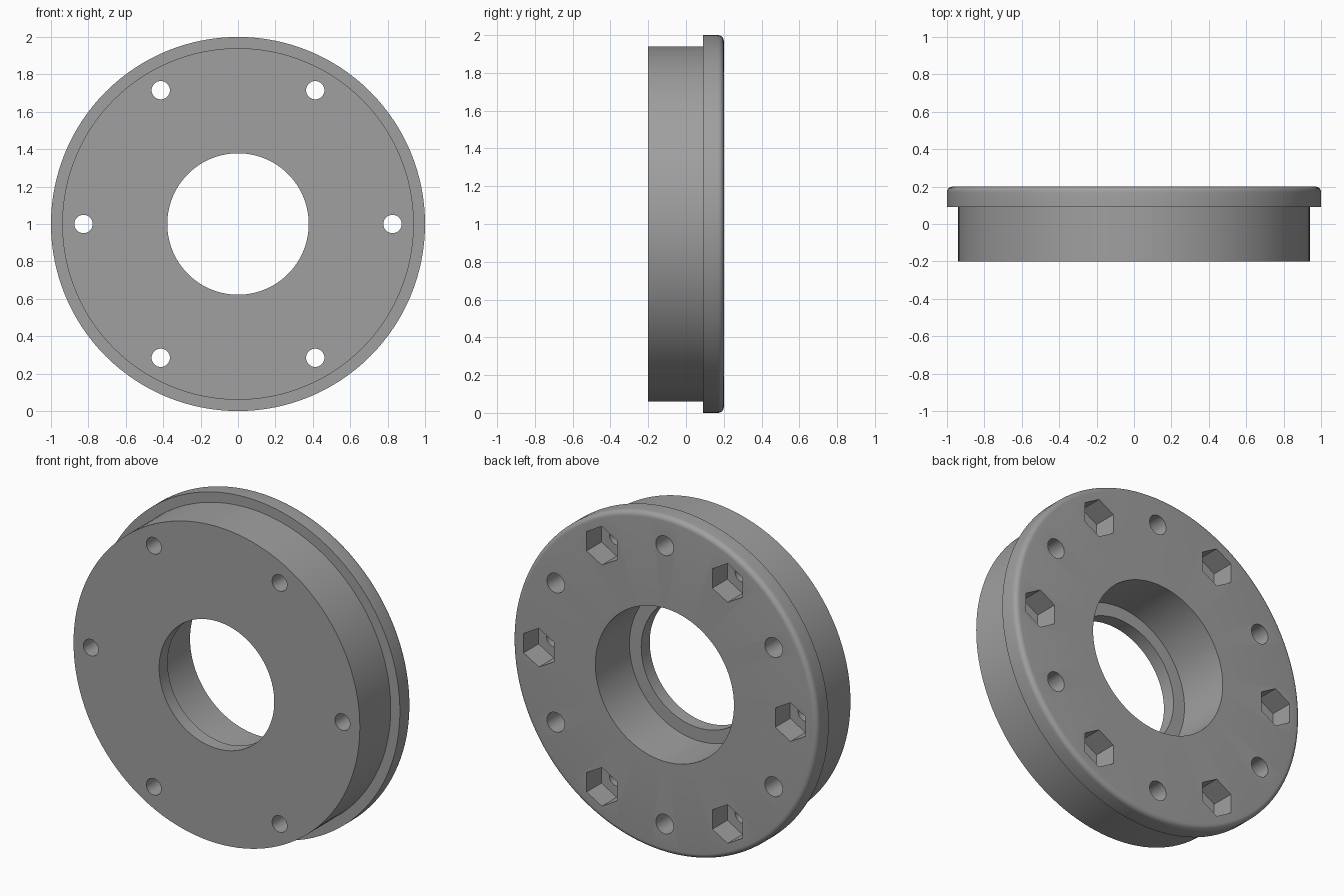
import bpy, bmesh, math
from mathutils import Vector, Matrix

if "Cube" in bpy.data.objects:
    bpy.data.objects.remove(bpy.data.objects["Cube"])

CZ = 1.0        # height of the ring axis
BOLT_R = 0.826  # bolt circle radius


def finish(bm, name):
    bmesh.ops.recalc_face_normals(bm, faces=bm.faces)
    me = bpy.data.meshes.new(name)
    bm.to_mesh(me)
    bm.free()
    ob = bpy.data.objects.new(name, me)
    bpy.context.collection.objects.link(ob)
    return ob


def prism(bm, cx, cz, r, n, y0, y1):
    """Prism along y with a corner pointing up."""
    rings = []
    for y in (y0, y1):
        rings.append([bm.verts.new((cx + r * math.sin(2 * math.pi * i / n), y,
                                    cz + r * math.cos(2 * math.pi * i / n)))
                      for i in range(n)])
    a, b = rings
    bm.faces.new(a)
    bm.faces.new(b[::-1])
    for i in range(n):
        j = (i + 1) % n
        bm.faces.new((a[i], a[j], b[j], b[i]))


def on_circle(deg):
    a = math.radians(deg)
    return BOLT_R * math.cos(a), CZ + BOLT_R * math.sin(a)


# flanged body: (radius, y) section with rounded back rim and stepped bore
fr = 0.03
section = [(0.378, -0.2), (0.94, -0.2), (0.94, 0.09), (1.0, 0.09)]
section += [(1 - fr + fr * math.cos(t * math.pi / 12),
             0.2 - fr + fr * math.sin(t * math.pi / 12)) for t in range(7)]
section += [(0.455, 0.2), (0.455, -0.12), (0.378, -0.12)]

bm = bmesh.new()
SEG = 128
rings = [[bm.verts.new((r * math.cos(2 * math.pi * s / SEG), y,
                        CZ + r * math.sin(2 * math.pi * s / SEG)))
          for r, y in section] for s in range(SEG)]
for s in range(SEG):
    a, b = rings[s], rings[(s + 1) % SEG]
    for i in range(len(section)):
        j = (i + 1) % len(section)
        bm.faces.new((a[i], a[j], b[j], b[i]))
body = finish(bm, "flanged_ring")

# through bolt holes and blind holes between them
bm = bmesh.new()
for k in range(6):
    prism(bm, *on_circle(60 * k), 0.049, 32, -0.3, 0.1)
    prism(bm, *on_circle(60 * k + 30), 0.058, 32, -0.05, 0.3)
holes = finish(bm, "hole_cutter")

# hexagonal nut pockets in the back
bm = bmesh.new()
for k in range(6):
    prism(bm, *on_circle(60 * k), 0.115, 6, 0.06, 0.3)
pockets = finish(bm, "nut_pocket_cutter")

for cutter in (holes, pockets):
    mod = body.modifiers.new(cutter.name, 'BOOLEAN')
    mod.operation = 'DIFFERENCE'
    mod.solver = 'EXACT'
    mod.object = cutter

# apply the cuts, then remove the cutters
bpy.context.view_layer.objects.active = body
for ob in bpy.context.selected_objects:
    ob.select_set(False)
body.select_set(True)
for mod in list(body.modifiers):
    bpy.ops.object.modifier_apply(modifier=mod.name)
for cutter in (holes, pockets):
    bpy.data.objects.remove(cutter)

mat = bpy.data.materials.new("grey_metal")
mat.diffuse_color = (0.35, 0.35, 0.35, 1)
mat.use_nodes = True
mat.node_tree.nodes["Principled BSDF"].inputs["Base Color"].default_value = mat.diffuse_color
body.data.materials.clear()
body.data.materials.append(mat)
bpy.ops.object.shade_smooth_by_angle(angle=math.radians(30))
